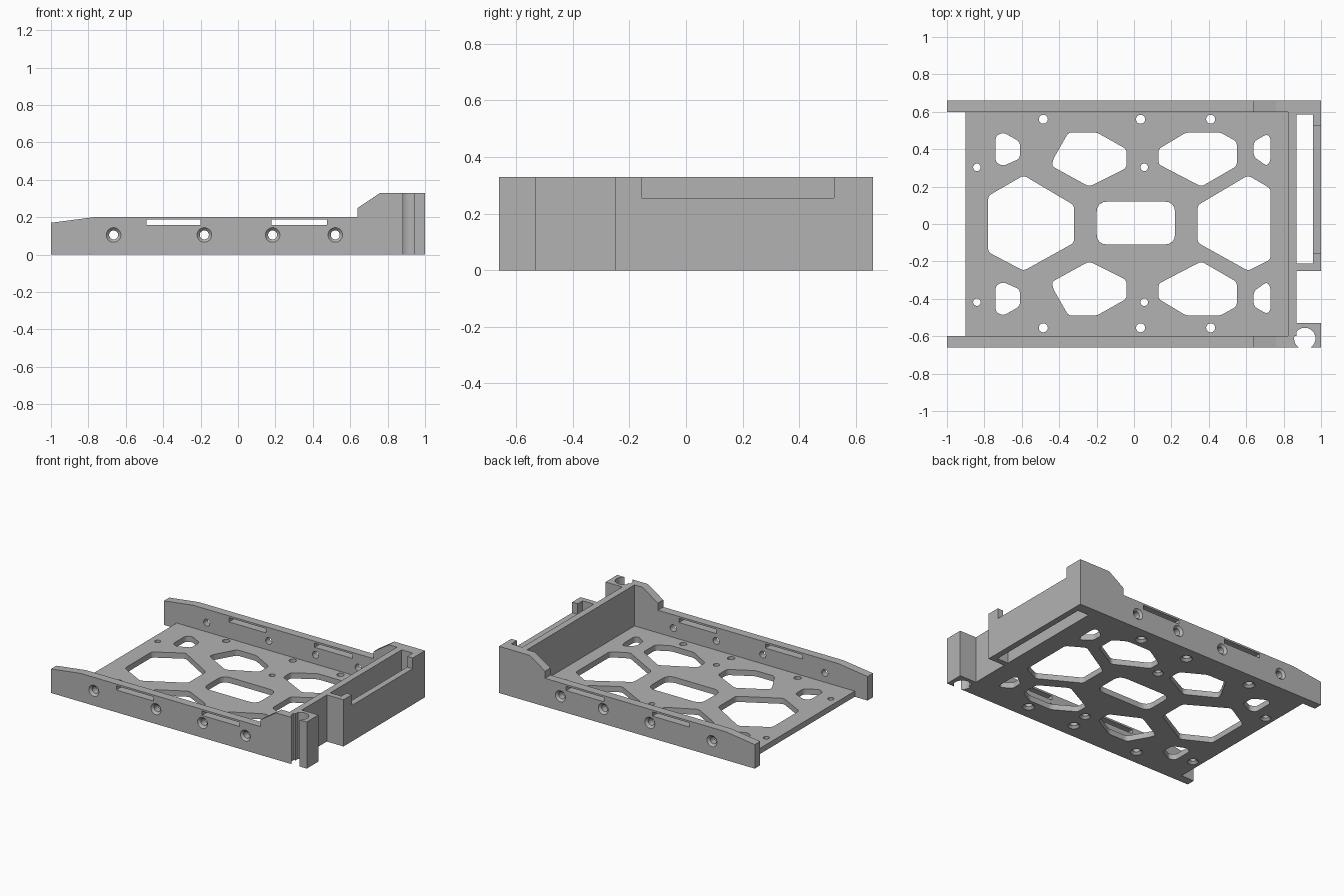
import bpy, bmesh, math
from mathutils import Vector

cube = bpy.data.objects.get("Cube")
if cube:
    bpy.data.objects.remove(cube, do_unlink=True)

grey = bpy.data.materials.new("plain grey")
grey.use_nodes = True
COLOUR = (0.45, 0.45, 0.45, 1)
grey.diffuse_color = COLOUR
grey.node_tree.nodes["Principled BSDF"].inputs["Base Color"].default_value = COLOUR

PLACE = {"x": lambda a, b, h: (h, a, b),
         "y": lambda a, b, h: (a, h, b),
         "z": lambda a, b, h: (a, b, h)}


def loft(bm, axis, sections):
    """Closed solid through (outline, height) sections stacked along an axis."""
    rings = [[bm.verts.new(PLACE[axis](a, b, h)) for a, b in pts] for pts, h in sections]
    n = len(rings[0])
    bm.faces.new(rings[0])
    bm.faces.new(rings[-1])
    for low, high in zip(rings, rings[1:]):
        for i in range(n):
            j = (i + 1) % n
            bm.faces.new((low[i], low[j], high[j], high[i]))


def prism(bm, axis, pts, lo, hi):
    loft(bm, axis, [(pts, lo), (pts, hi)])


def rect(x0, x1, y0, y1):
    return [(x0, y0), (x1, y0), (x1, y1), (x0, y1)]


def circle(cx, cy, r, n=64):
    return [(cx + r * math.cos(math.tau * i / n), cy + r * math.sin(math.tau * i / n))
            for i in range(n)]


def rounded(pts, r, steps=4):
    """Polygon with softened corners."""
    out = []
    for i, p in enumerate(pts):
        p = Vector(p)
        ends = []
        for q in (Vector(pts[i - 1]), Vector(pts[(i + 1) % len(pts)])):
            d = q - p
            ends.append(p + d.normalized() * min(r, d.length * 0.4))
        for k in range(steps + 1):
            t = k / steps
            out.append(tuple(ends[0] * (1 - t) ** 2 + p * (2 * t * (1 - t)) + ends[1] * t * t))
    return out


def screw_hole(bm, axis, cx, cy, r, outside, inside):
    """Through hole with a conical countersink on the outside face."""
    s = 1 if inside > outside else -1
    rim, sink = r + 0.015, 0.015
    loft(bm, axis, [(circle(cx, cy, rim), outside - s * 0.02),
                    (circle(cx, cy, rim), outside),
                    (circle(cx, cy, r), outside + s * sink),
                    (circle(cx, cy, r), inside + s * 0.02)])


def make(name, bm):
    bmesh.ops.recalc_face_normals(bm, faces=bm.faces)
    mesh = bpy.data.meshes.new(name)
    bm.to_mesh(mesh)
    bm.free()
    mesh.materials.append(grey)
    ob = bpy.data.objects.new(name, mesh)
    bpy.context.collection.objects.link(ob)
    return ob


def cut(ob, cutter_bm):
    """Subtract the cutter and keep only the finished mesh."""
    cutter = make("cutter", cutter_bm)
    cutter.hide_render = True
    mod = ob.modifiers.new("cut", "BOOLEAN")
    mod.operation, mod.solver, mod.object = "DIFFERENCE", "EXACT", cutter
    graph = bpy.context.evaluated_depsgraph_get()
    mesh = bpy.data.meshes.new_from_object(ob.evaluated_get(graph))
    ob.modifiers.clear()
    ob.data = mesh
    bpy.data.objects.remove(cutter, do_unlink=True)


def solid(name, axis, pts, lo, hi):
    bm = bmesh.new()
    prism(bm, axis, pts, lo, hi)
    return make(name, bm)


H, IN, OUT, FLOOR = 0.33, 0.6, 0.66, 0.04
parts = []

# Floor plate with its lightening openings
floor = solid("floor_plate", "z", rect(-0.9, 0.83, -IN, IN), 0, FLOOR)
openings = [
    [(-0.59, 0.26), (-0.32, 0.1), (-0.32, -0.1), (-0.59, -0.25), (-0.78, -0.15), (-0.78, 0.15)],
    [(0.61, 0.26), (0.73, 0.19), (0.73, -0.19), (0.61, -0.25), (0.34, -0.1), (0.34, 0.1)],
]
upper = [
    [(-0.35, 0.49), (-0.2, 0.49), (-0.04, 0.4), (-0.04, 0.3), (-0.24, 0.2), (-0.44, 0.31), (-0.43, 0.35)],
    [(0.28, 0.49), (0.46, 0.49), (0.55, 0.44), (0.55, 0.31), (0.36, 0.2), (0.13, 0.32), (0.13, 0.4)],
    [(-0.7, 0.49), (-0.61, 0.44), (-0.61, 0.35), (-0.7, 0.31), (-0.74, 0.33), (-0.74, 0.47)],
    [(0.71, 0.48), (0.73, 0.46), (0.73, 0.34), (0.71, 0.31), (0.64, 0.36), (0.64, 0.44)],
]
for shape in upper:
    openings += [shape, [(x, -y) for x, y in shape]]
bm = bmesh.new()
for shape in openings:
    prism(bm, "z", rounded(shape, 0.02), -0.1, 0.1)
prism(bm, "z", rounded(rect(-0.2, 0.22, -0.11, 0.12), 0.06), -0.1, 0.1)
for x in (-0.485, 0.035, 0.41):
    for y in (-0.555, 0.56):
        screw_hole(bm, "z", x, y, 0.024, 0, FLOOR)
for x in (-0.84, 0.055):
    for y in (-0.418, 0.303):
        screw_hole(bm, "z", x, y, 0.02, 0, FLOOR)
cut(floor, bm)
parts.append(floor)


def cable_bore():
    bm = bmesh.new()
    prism(bm, "z", circle(0.913, -0.612, 0.057), -0.1, 0.5)
    return bm


# Side rails with slots and countersunk screw holes
profile = [(-1, 0), (1, 0), (1, H), (0.76, H), (0.64, 0.25), (0.64, 0.2), (-0.77, 0.2), (-1, 0.17)]
for name, side in (("right_rail", -1), ("left_rail", 1)):
    rail = solid(name, "y", profile, side * IN, side * OUT)
    bm = bmesh.new()
    for x0, x1 in ((-0.49, -0.2), (0.18, 0.475)):
        prism(bm, "y", rect(x0, x1, 0.157, 0.187), side * 0.5, side * 0.8)
    for x in (-0.665, -0.18, 0.185, 0.52):
        screw_hole(bm, "y", x, 0.105, 0.024, side * OUT, side * IN)
    cut(rail, bm)
    if side < 0:
        cut(rail, cable_bore())
    parts.append(rail)

# Cross wall closing the tray
parts.append(solid("cross_wall", "z", rect(0.823, 0.87, -IN, IN), 0, H))

# Bored corner block
block = solid("corner_block", "z", rect(0.87, 1, -IN, -0.53), 0, H)
cut(block, cable_bore())
parts.append(block)

# Narrow pocket: notched outer wall and its two end walls
notched = [(-0.25, 0), (IN, 0), (IN, H), (0.523, H), (0.523, 0.255),
           (-0.157, 0.255), (-0.157, H), (-0.25, H)]
parts.append(solid("pocket_outer_wall", "x", notched, 0.957, 1))
parts.append(solid("pocket_right_end", "z", rect(0.87, 0.957, -0.25, -0.212), 0, H))
parts.append(solid("pocket_left_end", "z", rect(0.87, 0.957, 0.585, IN), 0, H))

# Smooth only the bores
bpy.ops.object.select_all(action="DESELECT")
for ob in parts:
    ob.select_set(True)
bpy.context.view_layer.objects.active = parts[0]
bpy.ops.object.shade_smooth_by_angle(angle=math.radians(6.5))
